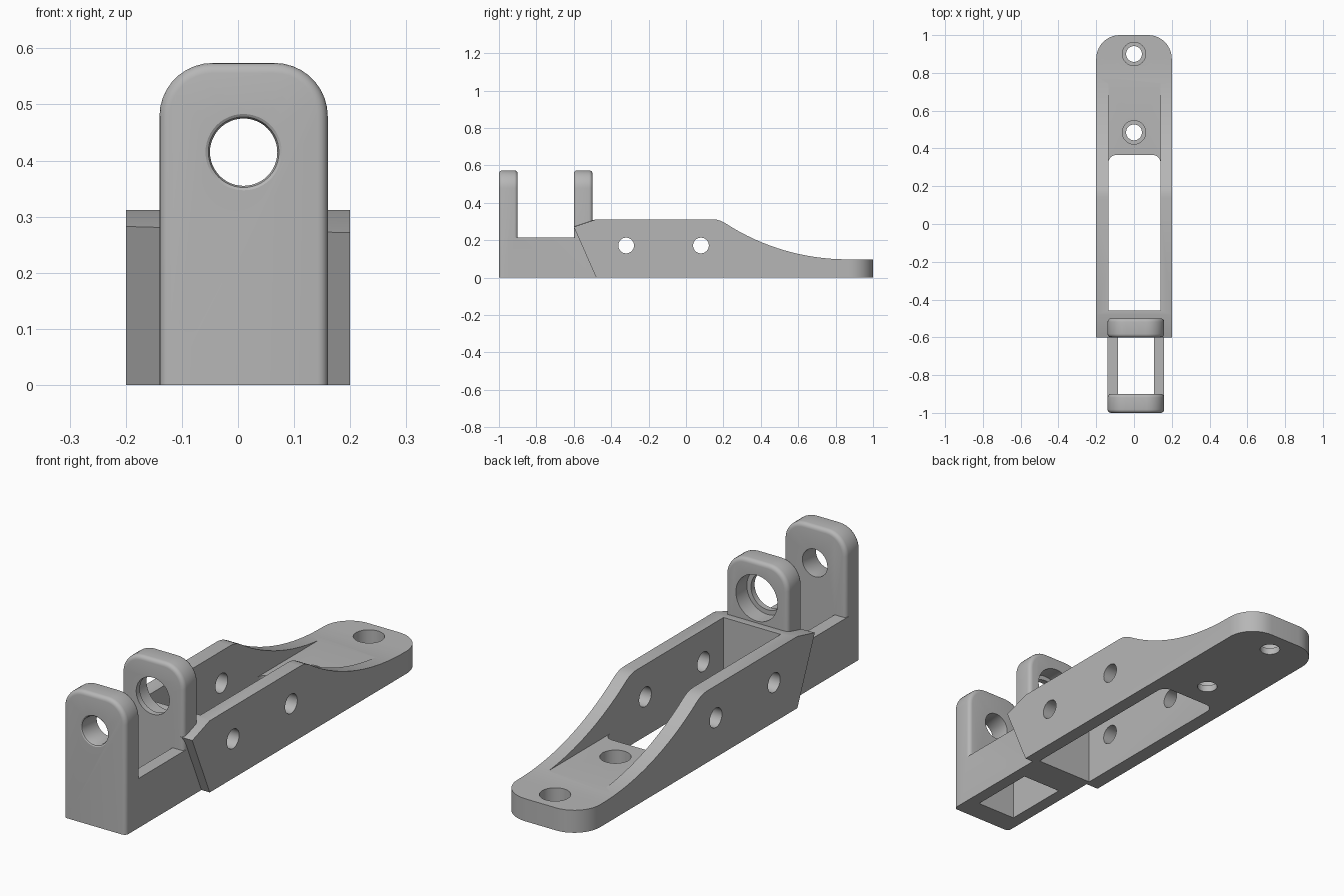
import bpy
import bmesh
import math
from mathutils import Vector

if "Cube" in bpy.data.objects:
    bpy.data.objects.remove(bpy.data.objects["Cube"])

grey = bpy.data.materials.new("plain_grey")
grey.diffuse_color = (0.47, 0.47, 0.47, 1)
grey.use_nodes = True
grey.node_tree.nodes["Principled BSDF"].inputs["Base Color"].default_value = grey.diffuse_color


def make_object(name, bm):
    bmesh.ops.recalc_face_normals(bm, faces=bm.faces)
    mesh = bpy.data.meshes.new(name)
    bm.to_mesh(mesh)
    bm.free()
    mesh.materials.append(grey)
    obj = bpy.data.objects.new(name, mesh)
    bpy.context.collection.objects.link(obj)
    return obj


def extrude(points, step):
    """Closed outline of 3D points pushed along step."""
    bm = bmesh.new()
    face = bm.faces.new([bm.verts.new(p) for p in points])
    out = bmesh.ops.extrude_face_region(bm, geom=[face], use_keep_orig=True)
    moved = [v for v in out["geom"] if isinstance(v, bmesh.types.BMVert)]
    bmesh.ops.translate(bm, verts=moved, vec=step)
    return bm


def box(name, x0, x1, y0, y1, z0, z1):
    pts = [(x0, y0, z0), (x1, y0, z0), (x1, y1, z0), (x0, y1, z0)]
    return make_object(name, extrude(pts, (0, 0, z1 - z0)))


def turned(name, centre, axis, stations, sides=48):
    """Round cutter along axis 0/1/2 from (position, radius) stations."""
    bm = bmesh.new()
    rings = []
    u, w = [i for i in range(3) if i != axis]
    for pos, r in stations:
        ring = []
        for i in range(sides):
            a = math.tau * i / sides
            p = Vector(centre)
            p[axis] = pos
            p[u] += r * math.cos(a)
            p[w] += r * math.sin(a)
            ring.append(bm.verts.new(p))
        rings.append(ring)
    for a, b in zip(rings, rings[1:]):
        for i in range(sides):
            j = (i + 1) % sides
            bm.faces.new((a[i], a[j], b[j], b[i]))
    bm.faces.new(rings[0])
    bm.faces.new(rings[-1])
    return make_object(name, bm)


def combine(obj, tool, operation):
    """Apply one boolean and remove the tool."""
    mod = obj.modifiers.new("bool", 'BOOLEAN')
    mod.operation = operation
    mod.solver = 'EXACT'
    mod.object = tool
    tool.hide_render = True
    bpy.context.view_layer.update()
    dg = bpy.context.evaluated_depsgraph_get()
    mesh = bpy.data.meshes.new_from_object(obj.evaluated_get(dg))
    obj.modifiers.clear()
    obj.data = mesh
    bpy.data.objects.remove(tool)


def smooth(obj):
    bpy.ops.object.select_all(action='DESELECT')
    obj.select_set(True)
    bpy.context.view_layer.objects.active = obj
    bpy.ops.object.shade_smooth_by_angle(angle=math.radians(30))


# Rail: side profile with a concave sweep down to the thin tail
R, END, TAIL = 1.2, 0.863, 0.098
profile = [(-0.48, 0), (-0.6, 0.277), (-0.48, 0.312), (0.14, 0.312),
           (0.165, 0.31), (0.185, 0.304)]
for i in range(17):
    y = 0.205 + (END - 0.205) * i / 16
    profile.append((y, TAIL + R - math.sqrt(R * R - (END - y) ** 2)))
profile += [(1, TAIL), (1, 0)]
bm = extrude([(-0.2, y, z) for y, z in profile], (0.4, 0, 0))
for v in bm.verts:                      # nose edge leans a little sideways
    if v.co.y < -0.59:
        v.co.z -= 0.028 * v.co.x
tail = [e for e in bm.edges if all(v.co.y > 0.99 for v in e.verts)
        and abs(e.verts[0].co.x - e.verts[1].co.x) < 0.01]
bmesh.ops.bevel(bm, geom=tail, offset=0.125, segments=10, profile=0.5, affect='EDGES')
rail = make_object("rail", bm)

# Pocket above the floor, and the open window through the floor
combine(rail, box("pocket", -0.135, 0.14, -0.458, 0.85, 0.104, 0.5), 'DIFFERENCE')
r = 0.04
window = [(-0.135, -0.458, -0.1), (0.14, -0.458, -0.1)]
for cx, start in ((0.14 - r, 0), (-0.135 + r, 90)):
    for i in range(7):
        a = math.radians(start + 15 * i)
        window.append((cx + r * math.cos(a), 0.365 - r + r * math.sin(a), -0.1))
combine(rail, make_object("window", extrude(window, (0, 0, 0.6))), 'DIFFERENCE')

# Side pin holes and counterbored floor holes
for y in (-0.32, 0.08):
    combine(rail, turned("pin_hole", (0, y, 0.172), 0, [(-0.3, 0.042), (0.3, 0.042)]),
            'DIFFERENCE')
for y in (0.485, 0.9):
    combine(rail, turned("screw_hole", (0, y, 0), 2,
                         [(-0.1, 0.042), (0.03, 0.042), (0.03, 0.062), (0.25, 0.062)]),
            'DIFFERENCE')
smooth(rail)

# Clevis base: open box joining the two lugs
X0, X1, TOP = -0.14, 0.16, 0.574
MID = (X0 + X1) / 2
clevis = box("clevis", X0, X1, -0.95, -0.47, 0, 0.215)
combine(clevis, box("clevis_window", -0.085, 0.105, -0.9, -0.6, -0.1, 0.4), 'DIFFERENCE')


def lug(name, y0, y1):
    """Upright plate with round top corners and filleted rims."""
    c = 0.095
    pts = [(X0, y0, 0), (X1, y0, 0)]
    for cx, start in ((X1 - c, 0), (X0 + c, 90)):
        for i in range(10):
            a = math.radians(start + 10 * i)
            pts.append((cx + c * math.cos(a), y0, TOP - c + c * math.sin(a)))
    bm = extrude(pts, (0, y1 - y0, 0))
    rims = [e for e in bm.edges if abs(e.verts[0].co.y - e.verts[1].co.y) < 1e-4
            and max(v.co.z for v in e.verts) > 0.01]
    bmesh.ops.bevel(bm, geom=rims, offset=0.018, segments=4, profile=0.5, affect='EDGES')
    return make_object(name, bm)


# Lugs, the front one with an eased bore and the rear one with a bearing seat
combine(clevis, lug("front_lug", -1.0, -0.9), 'UNION')
combine(clevis, lug("rear_lug", -0.6, -0.5), 'UNION')
combine(clevis, turned("front_bore", (MID, 0, 0.415), 1,
                       [(-1.05, 0.068), (-1.0, 0.068), (-0.997, 0.063), (-0.99, 0.06),
                        (-0.85, 0.06)]), 'DIFFERENCE')
combine(clevis, turned("rear_bore", (MID, 0, 0.415), 1,
                       [(-0.65, 0.08), (-0.575, 0.08), (-0.575, 0.1), (-0.4, 0.1)]),
        'DIFFERENCE')
smooth(clevis)
